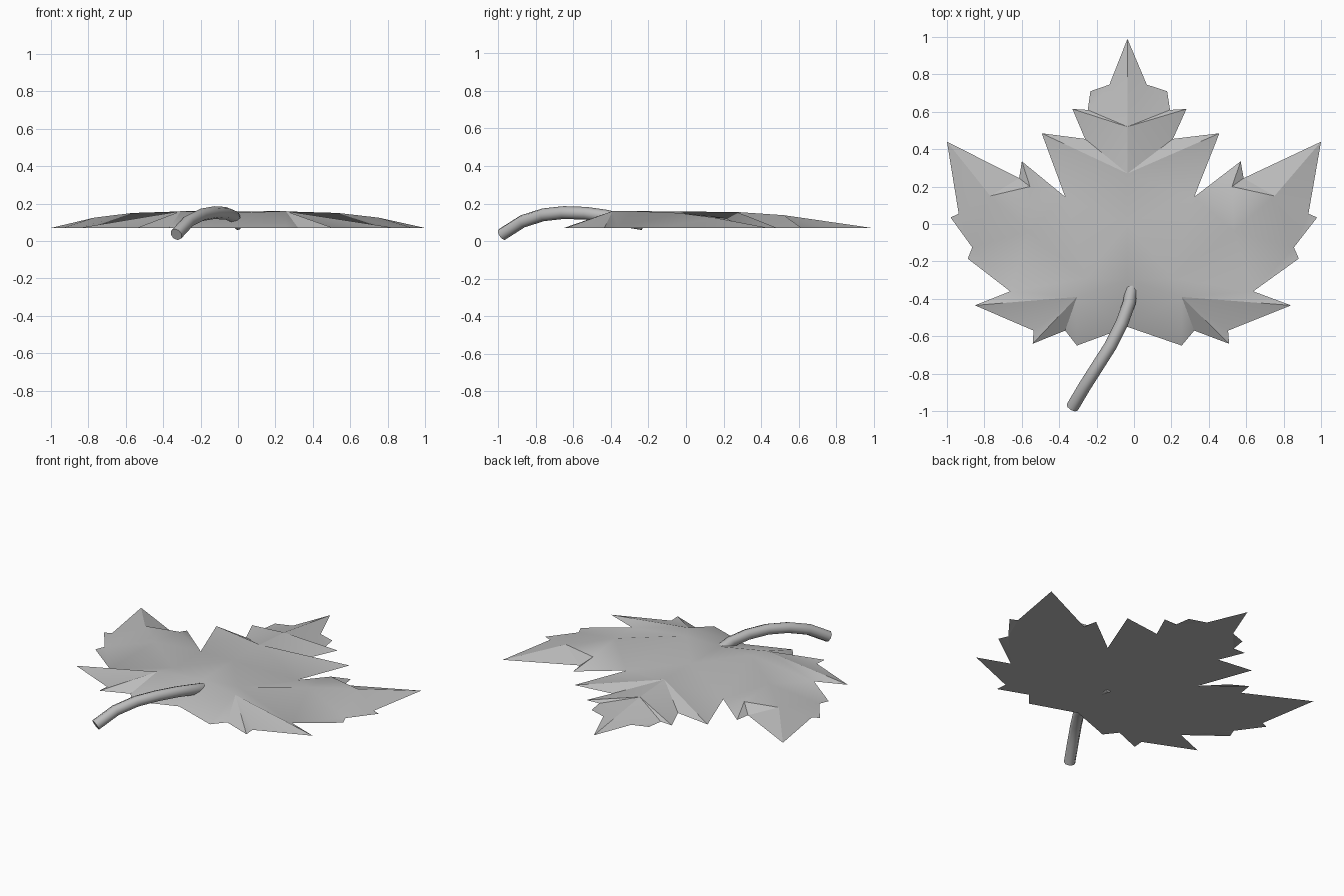
import bpy
import bmesh
from math import radians
from mathutils import Vector
from mathutils.geometry import delaunay_2d_cdt

cube = bpy.data.objects.get("Cube")
if cube:
    bpy.data.objects.remove(cube)

BASE = 0.07


def make_material(name, value):
    mat = bpy.data.materials.new(name)
    mat.use_nodes = True
    color = (value, value, value, 1)
    mat.diffuse_color = color
    mat.node_tree.nodes["Principled BSDF"].inputs["Base Color"].default_value = color
    return mat


grey = make_material("leaf grey", 0.5)

# Half of the rim, from the top tip round to the notch above the stem
tip, notch = (0, 0.99), (0, -0.55)
rim = [(0.10, 0.745), (0.205, 0.71), (0.22, 0.61), (0.305, 0.615), (0.235, 0.455),
       (0.475, 0.485), (0.345, 0.145), (0.585, 0.335), (0.60, 0.245), (1.0, 0.44),
       (0.935, 0.055), (0.98, 0.035), (0.86, -0.125), (0.885, -0.185), (0.65, -0.36),
       (0.845, -0.435), (0.52, -0.57), (0.525, -0.64), (0.345, -0.57), (0.28, -0.65)]
outline = [tip] + rim + [notch] + [(-x, y) for x, y in reversed(rim)]

# Raised nodes of the veins: x, y, height
spine = [(0, 0.52, 0.138), (0, 0.27, 0.155), (0, 0, 0.157), (0, -0.30, 0.15)]
side = [(0.23, -0.29, 0.16), (0.28, -0.39, 0.16), (0.55, -0.04, 0.15),
        (0.76, 0.15, 0.125), (0.54, 0.20, 0.125)]
top, heart, middle, root = [p[:2] for p in spine]
hub, fork, rib, rib_end, spur = [p[:2] for p in side]

# Crease lines from node to node or out to the rim
creases = [(hub, rib), (rib, rib_end), (rib_end, rim[9]), (hub, fork), (hub, root),
           (hub, rim[14]), (fork, rim[15]), (fork, rim[17]), (fork, rim[18]),
           (fork, rim[19]), (rib, spur), (spur, rim[7]), (hub, rim[6]),
           (heart, rim[5]), (heart, rim[4]), (top, rim[3]), (middle, hub)]
creases += [tuple((-x, y) for x, y in pair) for pair in creases]
creases += [(tip, top), (top, heart), (heart, middle), (middle, root), (root, notch)]

nodes = spine + side + [(-x, y, z) for x, y, z in side]
points = outline + [p[:2] for p in nodes]
heights = [BASE] * len(outline) + [p[2] for p in nodes]
index = {p: i for i, p in enumerate(points)}

# Leaf blade: creased upper skin closed by a flat underside
verts, _, faces, origins, _, _ = delaunay_2d_cdt(
    [Vector(p) for p in points], [(index[a], index[b]) for a, b in creases],
    [list(range(len(outline)))], 1, 1e-5)
bm = bmesh.new()
made = []
for co, source in zip(verts, origins):
    z = heights[source[0]] if source else 0.13
    lean = -0.035 * (1 - abs(co.x))
    made.append(bm.verts.new((co.x + lean, co.y, z)))
for face in faces:
    bm.faces.new([made[i] for i in face]).smooth = True
border = [e for e in bm.edges if e.is_boundary]
for face in bmesh.ops.holes_fill(bm, edges=border, sides=0)["faces"]:
    face.smooth = False
bmesh.ops.recalc_face_normals(bm, faces=bm.faces[:])
for edge in bm.edges:
    edge.smooth = edge not in border and edge.calc_face_angle(0) < radians(30)
mesh = bpy.data.meshes.new("leaf_blade")
bm.to_mesh(mesh)
bm.free()
mesh.materials.append(grey)
blade = bpy.data.objects.new("leaf_blade", mesh)
bpy.context.collection.objects.link(blade)

# Arched stem, entering the blade from above
path = [(-0.33, -0.98, 0.035), (-0.265, -0.87, 0.105), (-0.195, -0.76, 0.14),
        (-0.125, -0.65, 0.152), (-0.065, -0.53, 0.148), (-0.025, -0.42, 0.132),
        (-0.008, -0.31, 0.105), (0, -0.23, 0.075)]
curve = bpy.data.curves.new("stem", "CURVE")
curve.dimensions = "3D"
curve.bevel_depth = 0.034
curve.bevel_resolution = 2
curve.use_fill_caps = True
spline = curve.splines.new("POLY")
spline.points.add(len(path) - 1)
for point, co in zip(spline.points, path):
    point.co = (*co, 1)
spline.points[-1].radius = 0.5
curve.materials.append(grey)
stem = bpy.data.objects.new("stem", curve)
bpy.context.collection.objects.link(stem)
bpy.context.view_layer.objects.active = stem
stem.select_set(True)
bpy.ops.object.convert(target="MESH")
bpy.ops.object.shade_smooth_by_angle(angle=radians(50))
